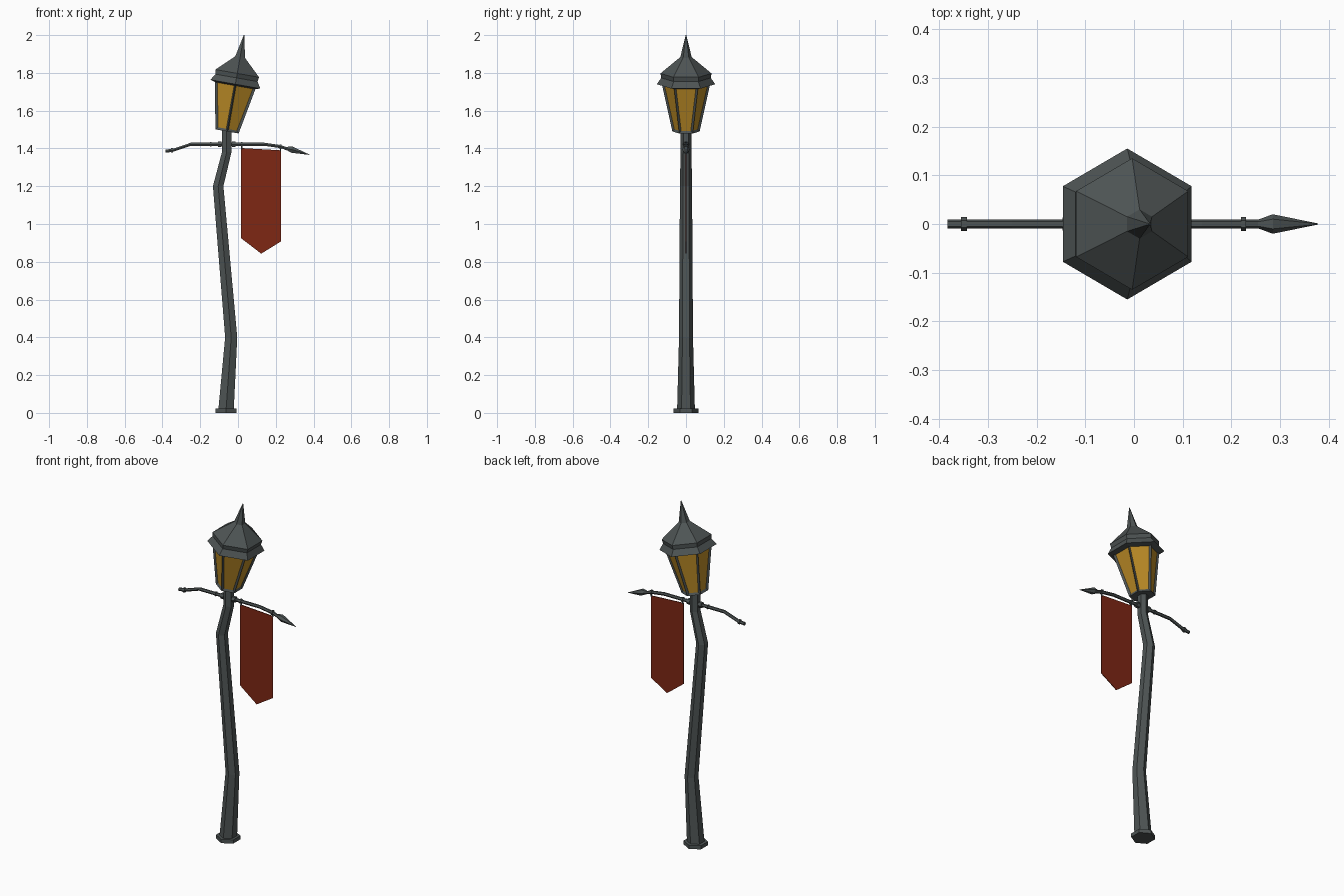
import bpy, bmesh, math
from mathutils import Vector, Matrix

if "Cube" in bpy.data.objects:
    bpy.data.objects.remove(bpy.data.objects["Cube"])


def material(name, rgb):
    m = bpy.data.materials.new(name)
    m.diffuse_color = (*rgb, 1)
    m.use_nodes = True
    m.node_tree.nodes["Principled BSDF"].inputs["Base Color"].default_value = m.diffuse_color
    return m


IRON = material("dark iron", (0.075, 0.088, 0.088))
AMBER = material("amber glass", (0.52, 0.27, 0.02))
RED = material("red cloth", (0.21, 0.02, 0.007))


def finish(bm, name, mats, matrix=None):
    bmesh.ops.recalc_face_normals(bm, faces=bm.faces)
    me = bpy.data.meshes.new(name)
    bm.to_mesh(me)
    bm.free()
    for m in mats:
        me.materials.append(m)
    ob = bpy.data.objects.new(name, me)
    if matrix is not None:
        ob.matrix_world = matrix
    bpy.context.collection.objects.link(ob)
    return ob


def loft(sections, axis="z", sides=6):
    """Skin regular polygons given as (x, z, radius) along z or along x."""
    bm = bmesh.new()
    rings = []
    for x, z, r in sections:
        ring = []
        for i in range(sides):
            a = math.pi / 2 + i * math.tau / sides
            u, v = r * math.cos(a), r * math.sin(a)
            ring.append(bm.verts.new((x + u, v, z) if axis == "z" else (x, v, z + u)))
        rings.append(ring)
    for a, b in zip(rings, rings[1:]):
        for i in range(sides):
            j = (i + 1) % sides
            bm.faces.new((a[i], a[j], b[j], b[i]))
    bm.faces.new(rings[0])
    bm.faces.new(rings[-1])
    return bm


# Base plate and crooked post
finish(loft([(-0.064, 0, 0.065), (-0.064, 0.022, 0.065)]), "base_plate", [IRON])
finish(loft([(-0.063, 0.02, 0.047), (-0.036, 0.4, 0.037), (-0.105, 1.2, 0.032),
             (-0.060, 1.38, 0.029), (-0.060, 1.50, 0.029)]), "post", [IRON])

# Lantern, leaning to the right
TILT = Matrix.Translation((-0.058, 0, 1.49)) @ Matrix.Rotation(math.radians(10), 4, "Y")
bm = loft([(0, 0, 0.072), (0, 0.256, 0.128)])
sides = [f for f in bm.faces if len(f.verts) == 4]
bmesh.ops.recalc_face_normals(bm, faces=bm.faces)
bmesh.ops.inset_individual(bm, faces=sides, thickness=0.016, depth=-0.008)
for f in sides:
    f.material_index = 1
finish(bm, "lantern_body", [IRON, AMBER], TILT)

# Roof: flared brim, stepped eave, hexagonal roof and spike
finish(loft([(0, 0.246, 0.120), (0, 0.254, 0.155), (0, 0.288, 0.131), (0, 0.312, 0.135),
             (0, 0.400, 0.030), (0, 0.519, 0.0015)]), "lantern_roof", [IRON], TILT)

# Bent crossbar with spear tip
BAR = [(-0.383, 1.386), (-0.345, 1.390), (-0.25, 1.422), (0.14, 1.422),
       (0.225, 1.410), (0.265, 1.396)]
finish(loft([(x, z, 0.0095) for x, z in BAR], "x"), "crossbar", [IRON])
finish(loft([(0.255, 1.400, 0.009), (0.285, 1.394, 0.020), (0.378, 1.367, 0.001)], "x"),
       "spear_tip", [IRON])


def bar_z(x):
    for (x0, z0), (x1, z1) in zip(BAR, BAR[1:]):
        if x0 <= x <= x1:
            return z0 + (z1 - z0) * (x - x0) / (x1 - x0)


# Collars along the bar
for n, (x, w, r) in enumerate([(-0.349, 0.012, 0.014), (-0.143, 0.008, 0.013),
                               (-0.097, 0.02, 0.017), (-0.023, 0.02, 0.017),
                               (0.02, 0.010, 0.014), (0.225, 0.010, 0.014)]):
    z = bar_z(x)
    finish(loft([(x - w / 2, z, r), (x + w / 2, z, r)], "x"), f"collar_{n + 1}", [IRON])

# Hangers holding the banner corners
for n, (x, z) in enumerate([(0.02, 1.395), (0.225, 1.383)]):
    finish(loft([(x, z, 0.004), (x, bar_z(x), 0.004)]), f"banner_hanger_{n + 1}", [IRON])

# Pointed banner
bm = bmesh.new()
outline = [(0.016, 1.402), (0.228, 1.390), (0.228, 0.908), (0.123, 0.843), (0.016, 0.925)]
face = bm.faces.new([bm.verts.new((x, -0.002, z)) for x, z in outline])
ext = bmesh.ops.extrude_face_region(bm, geom=[face])
bmesh.ops.translate(bm, vec=Vector((0, 0.004, 0)),
                    verts=[v for v in ext["geom"] if isinstance(v, bmesh.types.BMVert)])
finish(bm, "banner", [RED])
